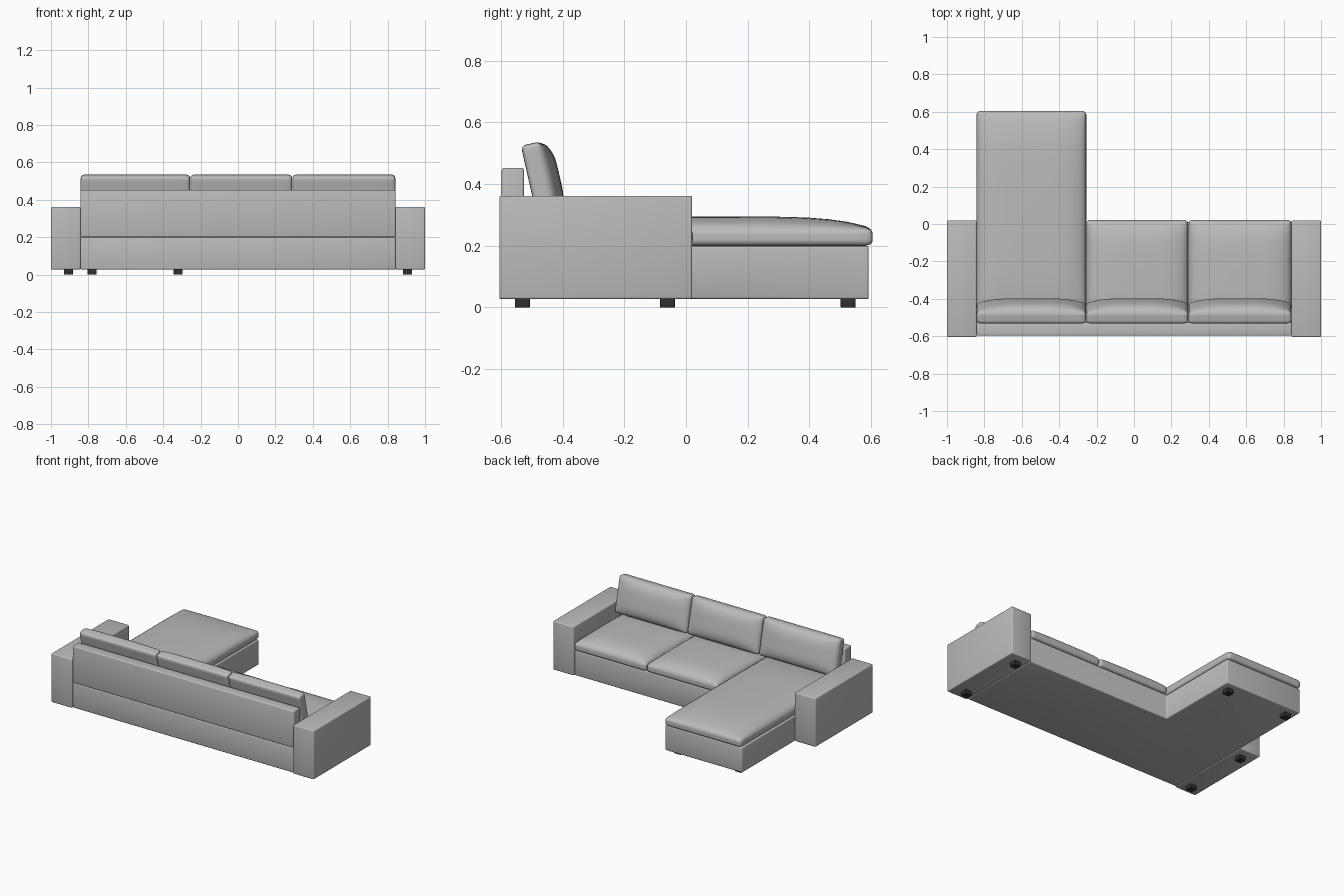
import bpy, bmesh, math
from mathutils import Vector, Matrix

if "Cube" in bpy.data.objects:
    bpy.data.objects.remove(bpy.data.objects["Cube"])


def material(name, c):
    m = bpy.data.materials.new(name)
    m.diffuse_color = (c, c, c, 1)
    m.use_nodes = True
    m.node_tree.nodes["Principled BSDF"].inputs["Base Color"].default_value = m.diffuse_color
    return m


fabric = material("grey fabric", 0.5)
dark = material("dark foot", 0.03)


def finish(name, bm, mat, angle=35):
    bmesh.ops.recalc_face_normals(bm, faces=bm.faces)
    me = bpy.data.meshes.new(name)
    bm.to_mesh(me)
    bm.free()
    me.materials.append(mat)
    ob = bpy.data.objects.new(name, me)
    bpy.context.collection.objects.link(ob)
    bpy.ops.object.select_all(action='DESELECT')
    ob.select_set(True)
    bpy.context.view_layer.objects.active = ob
    bpy.ops.object.shade_smooth_by_angle(angle=math.radians(angle))
    return ob


def prism(name, outline, z0, z1, mat, bevel=0.007):
    """Extruded plan outline with softly rounded edges."""
    bm = bmesh.new()
    face = bm.faces.new([bm.verts.new((x, y, z0)) for x, y in outline])
    top = bmesh.ops.extrude_face_region(bm, geom=[face])["geom"]
    for v in top:
        if isinstance(v, bmesh.types.BMVert):
            v.co.z = z1
    bmesh.ops.recalc_face_normals(bm, faces=bm.faces)
    bmesh.ops.bevel(bm, geom=bm.edges[:], offset=bevel, segments=3,
                    profile=0.5, affect='EDGES')
    return finish(name, bm, mat)


def box(name, x0, x1, y0, y1, z0, z1, mat, bevel=0.007):
    return prism(name, [(x0, y0), (x1, y0), (x1, y1), (x0, y1)], z0, z1, mat, bevel)


def cushion(name, size, r, crown, power, matrix):
    """Rounded box whose +z side is puffed up; matrix places its centre."""
    bm = bmesh.new()
    bmesh.ops.create_cube(bm, size=2)
    bmesh.ops.subdivide_edges(bm, edges=bm.edges[:], cuts=19, use_grid_fill=True)
    half = Vector(size) / 2
    for v in bm.verts:
        # gather the grid towards the edges, then round the corners
        q = Vector([math.copysign(1 - (1 - min(abs(c), 1)) ** 2, c) for c in v.co])
        p = Vector([q[i] * half[i] for i in range(3)])
        inner = Vector([max(-half[i] + r, min(half[i] - r, p[i])) for i in range(3)])
        d = p - inner
        if d.length > 1e-7:
            p = inner + d.normalized() * r
        if p.z > 0:
            puff = (1 - abs(p.x / half.x) ** power) * (1 - abs(p.y / half.y) ** power)
            p.z += crown * max(puff, 0) * p.z / half.z
        v.co = matrix @ p
    return finish(name, bm, fabric, 60)


# L-shaped base under the seats and the chaise
prism("base", [(-0.842, -0.595), (0.842, -0.595), (0.842, 0.01), (-0.255, 0.01),
               (-0.255, 0.592), (-0.842, 0.592)], 0.027, 0.2, fabric)

# backrest panel and arms
box("backrest", -0.842, 0.842, -0.597, -0.525, 0.2, 0.452, fabric)
for side, s in (("left", -1), ("right", 1)):
    a, b = sorted((s * 0.842, s * 1.0))
    box(side + "_arm", a, b, -0.605, 0.02, 0.027, 0.362, fabric)

# seat and back cushions, the first seat being the long chaise
tilt = math.atan2(0.22, 0.975)
up = Vector((0, -math.sin(tilt), math.cos(tilt)))
out = Vector((0, math.cos(tilt), math.sin(tilt)))
spans = [("chaise", -0.841, -0.257, 0.605), ("middle", -0.254, 0.289, 0.022),
         ("right", 0.292, 0.841, 0.022)]
for label, x0, x1, front in spans:
    cx, w = (x0 + x1) / 2, x1 - x0
    y0 = -0.52
    cushion(label + "_seat_cushion", (w, front - y0, 0.056), 0.02, 0.039, 5,
            Matrix.Translation((cx, (y0 + front) / 2, 0.228)))
    centre = Vector((cx, -0.48, 0.28)) + up * 0.125 + out * 0.0325
    axes = Matrix((Vector((-1, 0, 0)), up, out)).transposed().to_4x4()
    cushion(label + "_back_cushion", (w, 0.25, 0.065), 0.018, 0.036, 4,
            Matrix.Translation(centre) @ axes)

# feet
spots = [(s * 0.907, y) for s in (-1, 1) for y in (-0.53, -0.06)]
spots += [(-0.78, 0.525), (-0.32, 0.525)]
for i, (x, y) in enumerate(spots):
    box(f"foot_{i + 1}", x - 0.024, x + 0.024, y - 0.024, y + 0.024, 0, 0.03, dark, 0.002)
